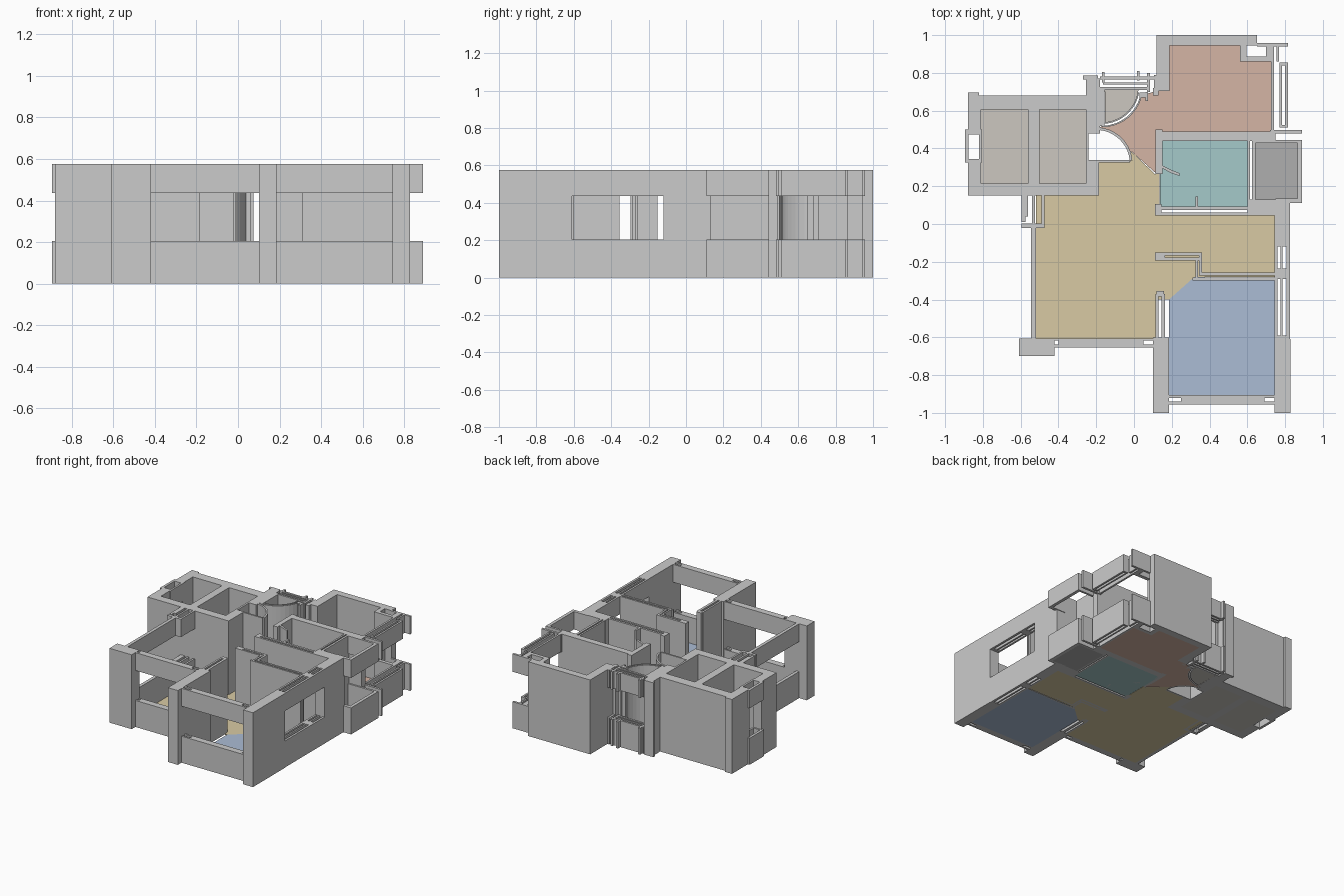
import bpy, bmesh, math

H, SILL, HEAD = 0.575, 0.205, 0.437
FULL = [(0, H)]
WINDOW = [(0, SILL), (HEAD, H)]       # wall below and above an opening


def finish(name, bm, mat=None):
    bmesh.ops.recalc_face_normals(bm, faces=bm.faces[:])
    me = bpy.data.meshes.new(name)
    bm.to_mesh(me)
    bm.free()
    ob = bpy.data.objects.new(name, me)
    bpy.context.collection.objects.link(ob)
    if mat:
        me.materials.append(mat)
    return ob


def prism(bm, pts, z0, z1):
    """Extrude a plan outline from z0 to z1."""
    f = bm.faces.new([bm.verts.new((x, y, z0)) for x, y in pts])
    r = bmesh.ops.extrude_face_region(bm, geom=[f])
    for v in r["geom"]:
        if isinstance(v, bmesh.types.BMVert):
            v.co.z = z1


def walls(name, rects, levels=FULL):
    """Plan rectangles (x0, x1, y0, y1) raised over each height range."""
    bm = bmesh.new()
    for x0, x1, y0, y1 in rects:
        for z0, z1 in levels:
            prism(bm, [(x0, y0), (x1, y0), (x1, y1), (x0, y1)], z0, z1)
    return finish(name, bm)


def arc(cx, cy, r, a0, a1, n=10):
    return [(cx + r * math.cos(math.radians(a0 + (a1 - a0) * i / n)),
             cy + r * math.sin(math.radians(a0 + (a1 - a0) * i / n))) for i in range(n + 1)]


def ribbon(name, outer, inner):
    bm = bmesh.new()
    prism(bm, outer + inner[::-1], 0, H)
    return finish(name, bm)


def floor(name, pts, rgb):
    mat = bpy.data.materials.new(name)
    mat.diffuse_color = (*[(c / 255) ** 2.2 for c in rgb], 1)
    bm = bmesh.new()
    prism(bm, pts, 0, 0.004)
    return finish(name, bm, mat)


def rect(x0, x1, y0, y1):
    return [(x0, y0), (x1, y0), (x1, y1), (x0, y1)]


# West wing: two small rooms
walls("west_wing_walls", [
    (-.88, -.18, .605, .68), (-.88, -.82, .66, .695), (-.88, -.185, .15, .215),
    (-.88, -.81, .15, .335), (-.88, -.81, .48, .68), (-.56, -.50, .2, .62),
    (-.255, -.185, .15, .33), (-.255, -.24, .32, .49), (-.255, -.18, .48, .77),
    (-.27, -.19, .765, .785), (-.24, -.02, .325, .338)])
walls("west_wing_window", [(-.895, -.875, .325, .50), (-.82, -.805, .325, .50),
                           (-.88, -.81, .325, .345), (-.88, -.81, .475, .5)], WINDOW)

# Living room
walls("living_corner_pier", [(-.61, -.42, -.70, -.605)])
walls("living_west_window", [
    (-.545, -.52, -.61, 0), (-.595, -.575, .01, .15), (-.575, -.56, .04, .15),
    (-.54, -.525, 0, .15), (-.49, -.475, 0, .15), (-.595, -.475, -.02, .003)], WINDOW)
walls("living_south_window", [(-.42, .10, -.617, -.605), (-.42, .10, -.655, -.637),
                              (-.40, .05, -.64, -.61)], WINDOW)

# South bedroom
walls("south_piers", [(.10, .185, -1, -.6), (.745, .828, -1, -.61)])
walls("south_bedroom_window", [(.185, .745, -.92, -.905), (.185, .745, -.955, -.94),
                               (.25, .69, -.95, -.91)], WINDOW)
walls("south_bedroom_partition", [(.115, .13, -.6, -.37), (.145, .165, -.6, -.37),
                                  (.12, .16, -.385, -.355)])
walls("east_window", [
    (.745, .76, -.62, -.12), (.775, .787, -.62, -.12), (.808, .825, -.62, -.12),
    (.75, .82, -.29, -.235), (.75, .82, -.62, -.59)], WINDOW)

# Kitchen
walls("kitchen_partition", [
    (.11, .36, -.168, -.152), (.11, .345, -.192, -.178), (.11, .165, -.19, -.155),
    (.345, .36, -.27, -.155), (.325, .338, -.29, -.18),
    (.345, .745, -.272, -.258), (.31, .745, -.298, -.284)])
walls("east_pier", [(.745, .825, -.12, .125), (.6, .825, .045, .13)])

# Bathroom and balcony
walls("bathroom_walls", [
    (.115, .152, .265, .50), (.115, .75, .44, .49), (.11, .60, .045, .06),
    (.11, .60, .075, .092), (.11, .145, .05, .105), (.325, .34, .085, .145),
    (.602, .615, .06, .44), (.625, .642, .12, .44)])
ribbon("bathroom_door", [(.15, .31), (.20, .285), (.24, .27)],
       [(.15, .295), (.195, .27), (.24, .255)])
walls("balcony_walls", [(.75, .89, .11, .135), (.865, .89, .11, .44),
                        (.64, .89, .428, .445)], WINDOW)

# North bedroom
walls("north_bedroom_walls", [(.12, .187, .705, 1), (.12, .65, .945, 1),
                              (.56, .595, .86, .95), (.10, .13, .68, .72)])
walls("north_bedroom_window", [
    (.59, .74, .86, .888), (.65, .815, .94, .957), (.70, .74, .88, .95),
    (.755, .768, .86, .95), (.725, .74, .49, .87), (.77, .783, .52, .855),
    (.80, .815, .52, .855), (.77, .815, .84, .855), (.77, .815, .51, .525),
    (.72, .89, .48, .498)], WINDOW)

# Entry: porch window, posts and curved partitions
walls("entry_window", [
    (-.18, .12, .765, .78), (-.18, .07, .71, .725), (-.165, .08, .738, .75),
    (-.17, -.155, .75, .805), (.015, .03, .76, .81), (.07, .085, .70, .80),
    (.105, .12, .70, .79)], WINDOW)
walls("entry_posts", [(-.18, -.155, .52, .715), (.03, .07, .67, .695), (.06, .075, .65, .70)])
C1, C2 = (-.17, .73), (-.20, .32)
for i, r in enumerate((.192, .21)):
    ribbon(f"entry_curve_upper_{i}", arc(*C1, r + .008, -90, -10), arc(*C1, r, -90, -10))
ribbon("entry_curve_lower", arc(*C2, .192, 5, 84), arc(*C2, .178, 5, 84))

# Floors
YELLOW, BROWN = (215, 201, 162), (203, 198, 190)
floor("living_floor", [
    (-.52, -.605), (.115, -.605), (.115, -.40), (.185, -.40), (.32, -.28), (.745, -.28),
    (.745, .045), (.135, .045), (.135, .265), (.11, .265), (-.015, .385), (-.02, .33),
    (-.185, .33), (-.185, .15), (-.52, .15)], YELLOW)
floor("south_bedroom_floor", [(.185, -.905), (.745, -.905), (.745, -.295), (.32, -.28),
                              (.185, -.40)], (170, 187, 212))
floor("bathroom_floor", rect(.137, .605, .075, .44), (163, 200, 200))
floor("balcony_floor", rect(.64, .868, .13, .43), (173, 173, 173))
floor("north_bedroom_floor",
      [(.187, .945), (.56, .945), (.56, .86), (.725, .86), (.725, .49), (.12, .49),
       (.12, .265), (-.015, .385)] + arc(*C2, .19, 20, 84, 6)
      + arc(*C1, .21, -90, -14, 8) + [(.12, .705), (.187, .705)], (212, 179, 163))
floor("porch_floor", [(-.155, .715)] + arc(*C1, .195, -85, -5, 8), BROWN)
floor("west_room_floor", rect(-.81, -.56, .215, .605), BROWN)
floor("west_inner_room_floor", rect(-.50, -.255, .215, .605), BROWN)
